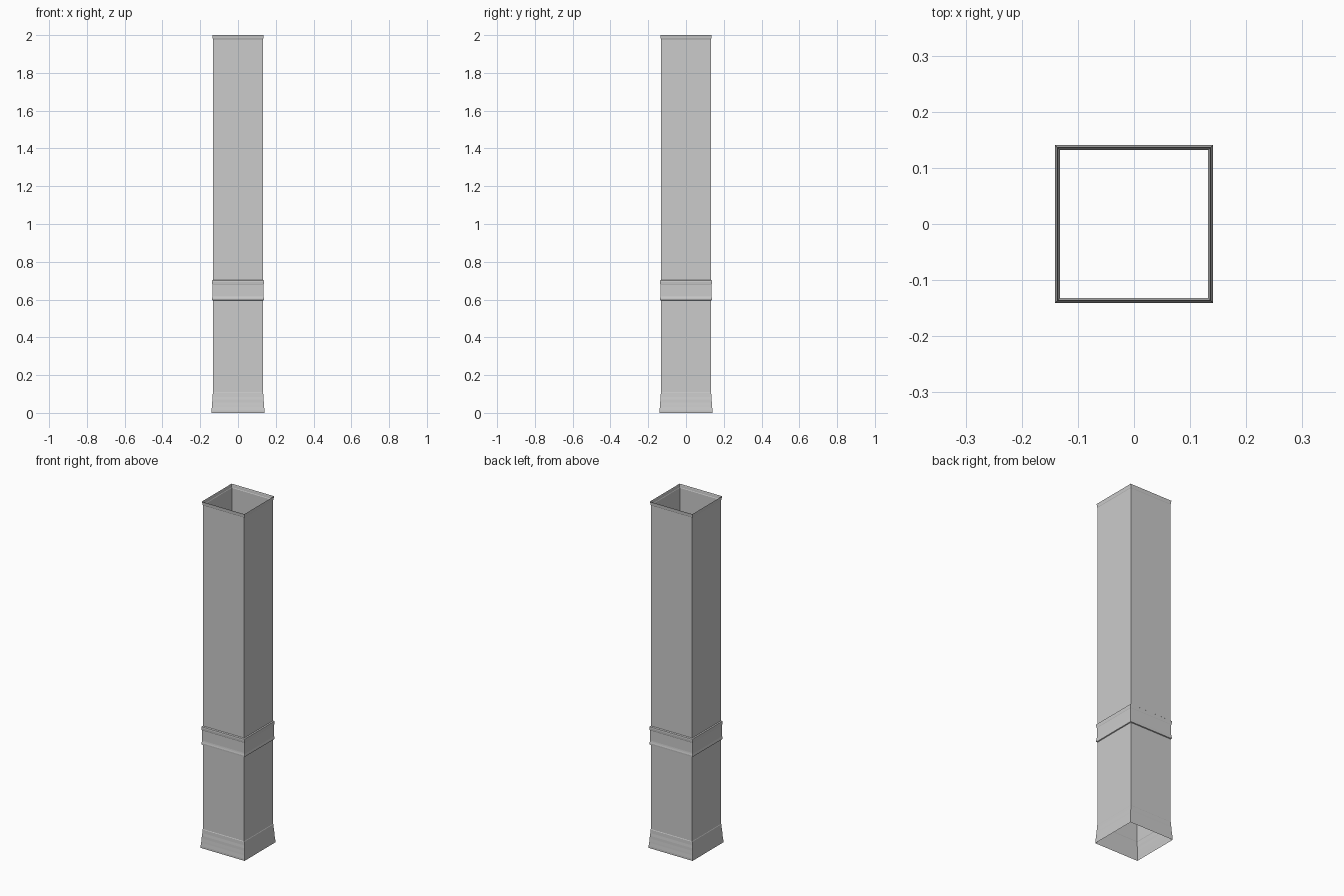
import bpy, bmesh

if "Cube" in bpy.data.objects:
    bpy.data.objects.remove(bpy.data.objects["Cube"])

# Moulding profiles: (half width, height)
base = [(0.1405, 0.0), (0.1405, 0.012), (0.1385, 0.03), (0.1378, 0.04),
        (0.1365, 0.055), (0.1360, 0.07), (0.1342, 0.085), (0.1335, 0.105), (0.132, 0.108)]
lower_shaft = [(0.132, 0.108), (0.132, 0.595)]
band = [(0.132, 0.595), (0.137, 0.597), (0.1375, 0.605), (0.1358, 0.613), (0.135, 0.62),
        (0.135, 0.678), (0.1362, 0.681), (0.1375, 0.692), (0.137, 0.700), (0.132, 0.704)]
upper_shaft = [(0.132, 0.704), (0.132, 1.978)]
top_lip = [(0.132, 1.978), (0.1335, 1.981), (0.1345, 1.992), (0.136, 2.0)]


def square_sweep(name, profile):
    """Sweep a profile around a square, open at both ends."""
    bm = bmesh.new()
    rings = [[bm.verts.new((sx * r, sy * r, z))
              for sx, sy in ((-1, -1), (1, -1), (1, 1), (-1, 1))]
             for r, z in profile]
    for a, b in zip(rings, rings[1:]):
        for i in range(4):
            j = (i + 1) % 4
            bm.faces.new((a[i], a[j], b[j], b[i]))
    mesh = bpy.data.meshes.new(name)
    bm.to_mesh(mesh)
    bm.free()
    obj = bpy.data.objects.new(name, mesh)
    bpy.context.collection.objects.link(obj)
    return obj


# Hollow square column, from the floor up
for name, profile in (("base_moulding", base), ("lower_shaft", lower_shaft),
                      ("middle_band", band), ("upper_shaft", upper_shaft),
                      ("top_lip", top_lip)):
    square_sweep(name, profile)
